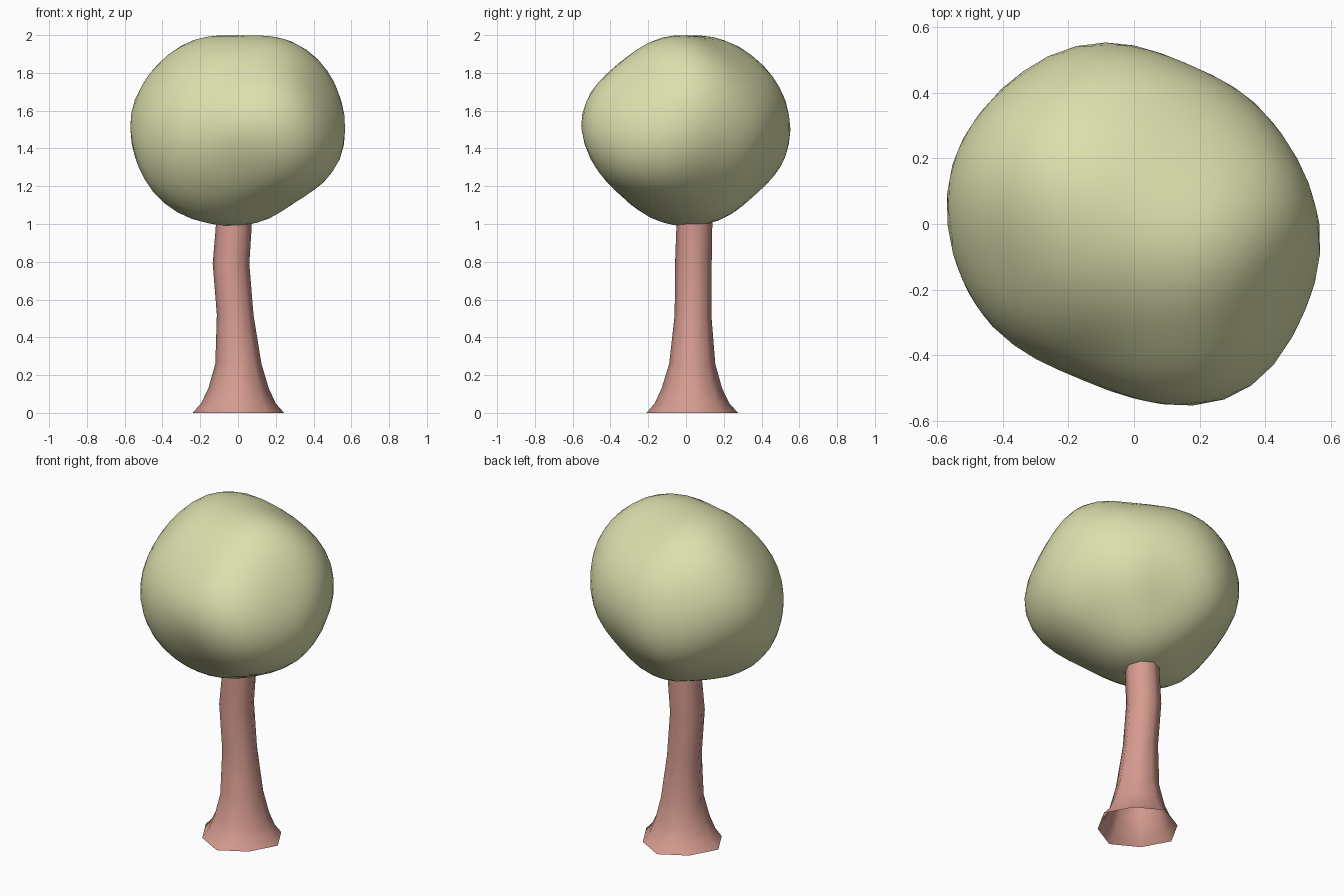
import bpy, bmesh, math
from mathutils import Vector

if "Cube" in bpy.data.objects:
    bpy.data.objects.remove(bpy.data.objects["Cube"])


def finish(bm, name, color):
    bmesh.ops.recalc_face_normals(bm, faces=bm.faces)
    for f in bm.faces:
        f.smooth = True
    me = bpy.data.meshes.new(name)
    bm.to_mesh(me)
    bm.free()
    mat = bpy.data.materials.new(name + "_color")
    mat.diffuse_color = (*color, 1)
    mat.use_nodes = True
    mat.node_tree.nodes["Principled BSDF"].inputs["Base Color"].default_value = mat.diffuse_color
    me.materials.append(mat)
    ob = bpy.data.objects.new(name, me)
    bpy.context.collection.objects.link(ob)
    return ob


# Trunk: flared, slightly bent octagonal tube, open at the bottom
# ring = z, centre x, centre y, radius, diagonal scale
RINGS = [(0, 0.002, 0.033, 0.242, 0.91), (0.05, 0.002, 0.032, 0.198, 0.93),
         (0.13, 0.003, 0.031, 0.16, 0.95), (0.26, 0.002, 0.033, 0.122, 0.98),
         (0.52, -0.015, 0.037, 0.097, 1), (0.79, -0.037, 0.039, 0.097, 1),
         (0.98, -0.023, 0.044, 0.095, 1), (1.08, -0.02, 0.045, 0.095, 1)]
SIDES = 8
bm = bmesh.new()
loops = []
for z, cx, cy, r, diag in RINGS:
    loop = []
    for i in range(SIDES):
        a = math.tau * i / SIDES
        k = r * (diag if i % 2 else 1)
        loop.append(bm.verts.new((cx + k * math.cos(a), cy + k * math.sin(a), z)))
    loops.append(loop)
for lo, hi in zip(loops, loops[1:]):
    for i in range(SIDES):
        j = (i + 1) % SIDES
        bm.faces.new((lo[i], lo[j], hi[j], hi[i]))
finish(bm, "trunk", (0.67, 0.33, 0.28))

# Canopy: a ball pushed and pulled until its extents match, each outline being
# (right axis, up axis, extents at equal angles)
S, Q = math.sqrt(0.5), math.sqrt(0.125)
C = math.sqrt(0.75)
OUTLINES = [
    ((1, 0, 0), (0, 0, 1), (.565, .573, .557, .5, .532, .56, .57, .566, .55, .51, .492, .55)),
    ((0, 1, 0), (0, 0, 1), (.55, .542, .518, .5, .497, .535, .555, .51, .5, .51, .51, .537)),
    ((1, 0, 0), (0, 1, 0), (.567, .53, .512, .555, .573, .582, .57, .54, .505, .553, .607, .592)),
    ((S, S, 0), (-Q, Q, C), (.522, .514, .553, .518, .527, .5, .49, .5)),
    ((-S, -S, 0), (Q, -Q, C), (.527, .48, .542, .56, .522, .48, .501, .56)),
    ((-S, S, 0), (Q, Q, C), (.577, .55, .51, .55, .6, .545, .529, .53)),
]
targets = []
for right, up, extents in OUTLINES:
    for i, h in enumerate(extents):
        a = math.tau * i / len(extents)
        targets.append((Vector(right) * math.cos(a) + Vector(up) * math.sin(a), h))

bm = bmesh.new()
bmesh.ops.create_icosphere(bm, subdivisions=4, radius=1)
dirs = [v.co.normalized() for v in bm.verts]
rad = [0.54] * len(dirs)
for step in range(30):
    for d, h in targets:
        reach, best = max((rad[i] * n.dot(d), i) for i, n in enumerate(dirs))
        push, peak = 0.3 * (h - reach), dirs[best]
        for i, n in enumerate(dirs):
            c = n.dot(peak)
            if c > 0.4:
                rad[i] += push * math.exp((c - 1) / 0.13)
for v, n, r in zip(bm.verts, dirs, rad):
    v.co = n * r + Vector((0, 0, 1.5))
finish(bm, "canopy", (0.72, 0.74, 0.42))
